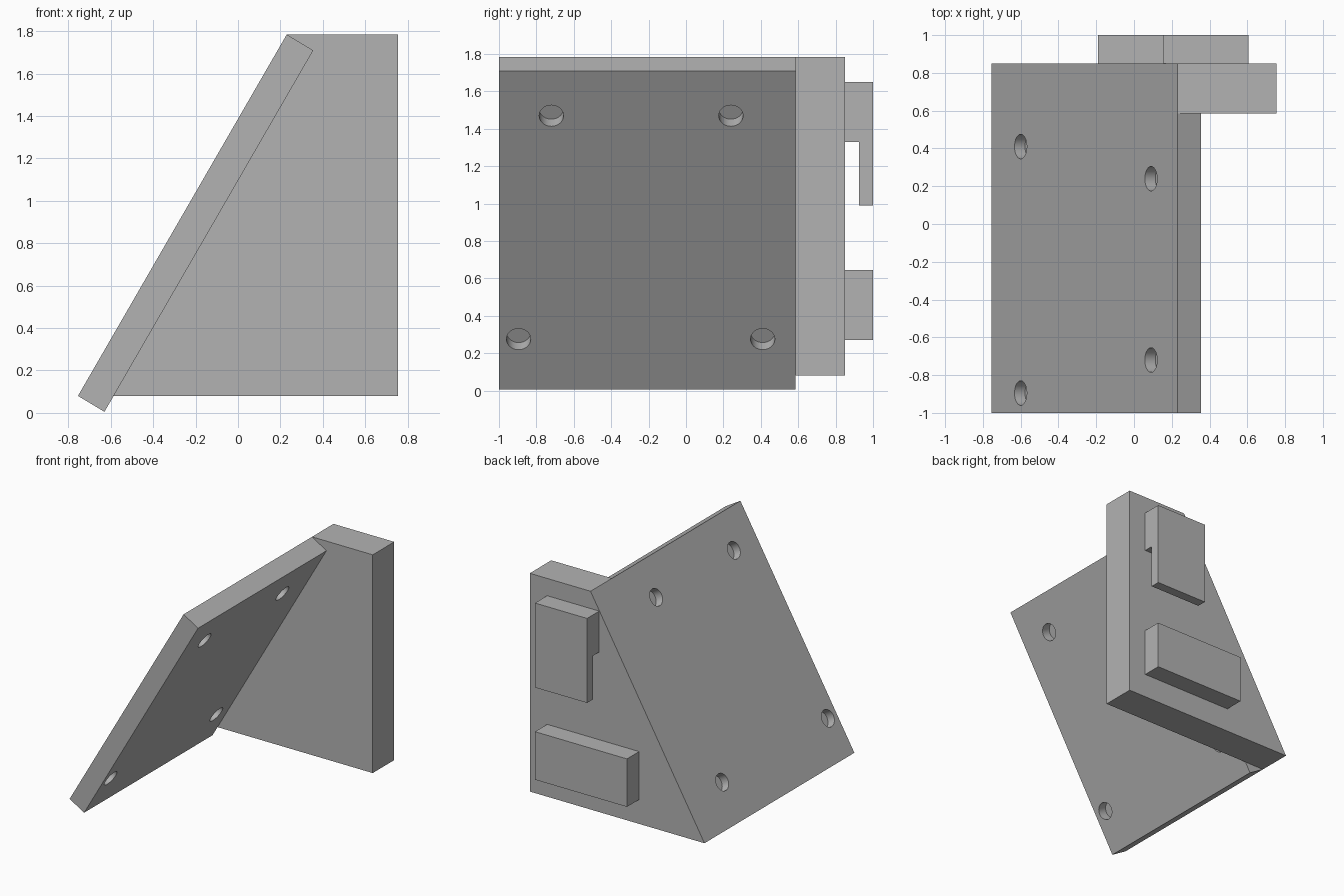
import bpy, math
from mathutils import Vector

cube = bpy.data.objects.get("Cube")
if cube:
    bpy.data.objects.remove(cube, do_unlink=True)

grey = bpy.data.materials.new("plain grey")
grey.use_nodes = True
COLOUR = (0.45, 0.45, 0.45, 1)
grey.diffuse_color = COLOUR
grey.node_tree.nodes["Principled BSDF"].inputs["Base Color"].default_value = COLOUR


def prism(name, profile, start, end, axis):
    """Extrude a closed profile along x (profile is y, z) or y (profile is x, z)."""
    def place(p, t):
        return (t, p[0], p[1]) if axis == "x" else (p[0], t, p[1])
    n = len(profile)
    verts = [place(p, t) for t in (start, end) for p in profile]
    faces = [list(range(n)), list(range(n, 2 * n))[::-1]]
    faces += [[i, i + n, (i + 1) % n + n, (i + 1) % n] for i in range(n)]
    mesh = bpy.data.meshes.new(name)
    mesh.from_pydata(verts, [], faces)
    mesh.materials.append(grey)
    obj = bpy.data.objects.new(name, mesh)
    bpy.context.collection.objects.link(obj)
    # Make the normals point outwards
    bpy.context.view_layer.objects.active = obj
    bpy.ops.object.select_all(action="DESELECT")
    obj.select_set(True)
    bpy.ops.object.mode_set(mode="EDIT")
    bpy.ops.mesh.select_all(action="SELECT")
    bpy.ops.mesh.normals_make_consistent(inside=False)
    bpy.ops.object.mode_set(mode="OBJECT")
    return obj


# Main shapes: leaning plate and upright wall behind it
foot, head = Vector((-0.755, 0.08)), Vector((0.23, 1.785))
thick = Vector((0.125, -0.075))
plate = prism("leaning_plate", [foot, foot + thick, head + thick, head], -1, 0.585, "y")
prism("upright_wall", [foot, (0.755, 0.08), (0.755, 1.785), head], 0.585, 0.85, "y")

# Mounting parts on the back of the wall
prism("lower_block", [(0.85, 0.27), (1, 0.27), (1, 0.645), (0.85, 0.645)], -0.19, 0.605, "x")
prism("upper_hook", [(0.85, 1.33), (0.925, 1.33), (0.925, 0.99), (1, 0.99),
                     (1, 1.65), (0.85, 1.65)], 0.155, 0.605, "x")

# Screw holes from both faces, with a thin web left between them
up = (head - foot).normalized()
normal = Vector((-up.y, 0, up.x))
RADIUS, REACH = 0.065, 0.1
DEPTH_TOP, DEPTH_UNDER = 0.064, 0.076
for x, y in ((-0.6, 0.41), (-0.6, -0.895), (0.09, 0.24), (0.09, -0.72)):
    z = foot.y + (x - foot.x) * up.y / up.x
    top = Vector((x, y, z))
    under = top - normal * thick.length
    for centre in (top + normal * (REACH - DEPTH_TOP), under - normal * (REACH - DEPTH_UNDER)):
        bpy.ops.mesh.primitive_cylinder_add(
            vertices=48, radius=RADIUS, depth=2 * REACH, location=centre,
            rotation=normal.to_track_quat("Z", "Y").to_euler())
        cutter = bpy.context.object
        cutter.name = "hole_cutter"
        cutter.hide_render = True
        cutter.data.materials.append(grey)
        cut = plate.modifiers.new("screw_hole", "BOOLEAN")
        cut.operation, cut.solver, cut.object = "DIFFERENCE", "EXACT", cutter
        bpy.context.view_layer.objects.active = plate
        bpy.ops.object.modifier_apply(modifier=cut.name)
        bpy.data.objects.remove(cutter, do_unlink=True)

# Smooth hole walls with sharp rims
bpy.ops.object.select_all(action="DESELECT")
plate.select_set(True)
bpy.context.view_layer.objects.active = plate
bpy.ops.object.shade_smooth_by_angle(angle=math.radians(30))
